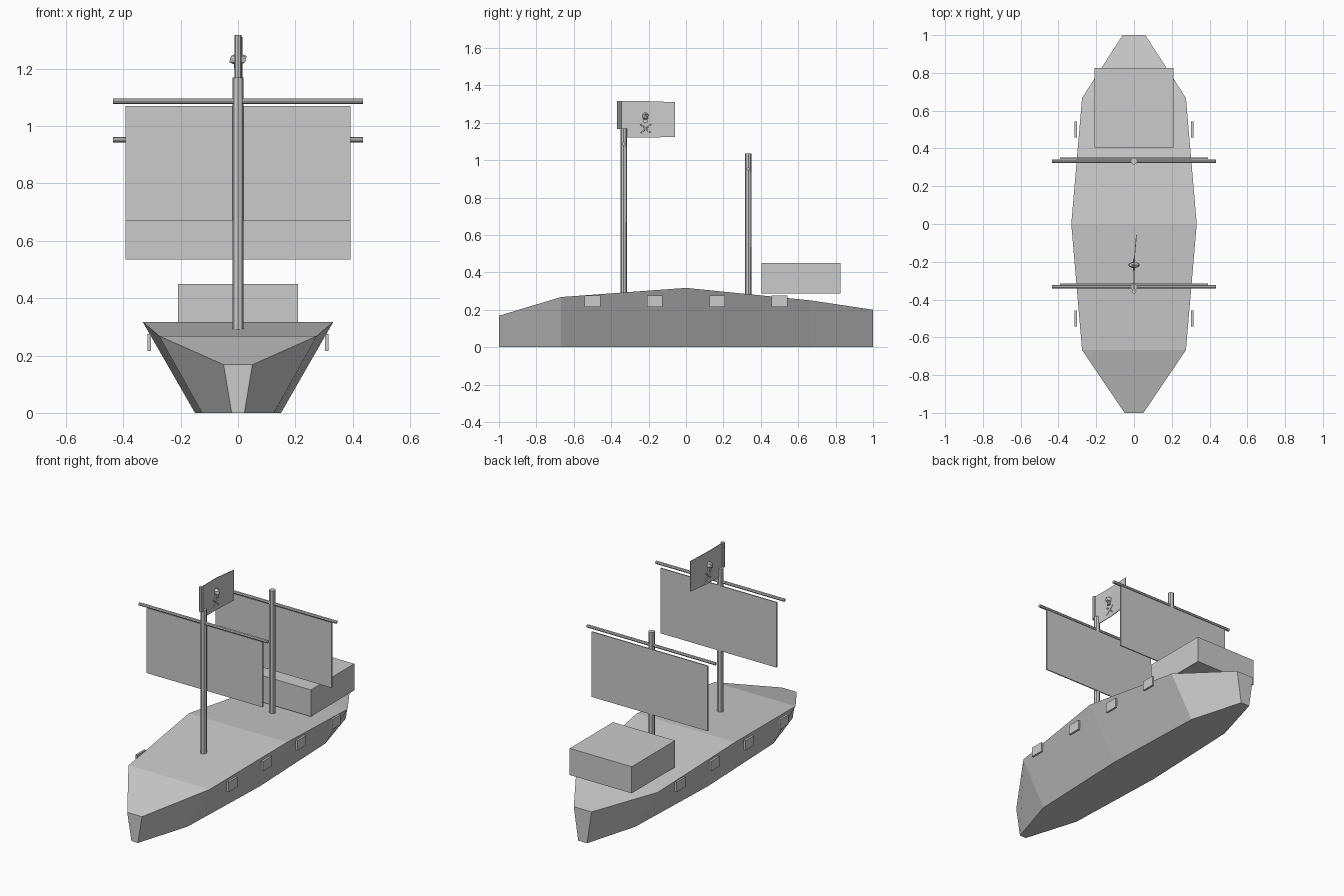
import bpy, bmesh
from math import radians, pi
from mathutils import Matrix

cube = bpy.data.objects.get("Cube")
if cube:
    bpy.data.objects.remove(cube, do_unlink=True)

grey = bpy.data.materials.new("plain grey")
grey.use_nodes = True
grey.diffuse_color = (0.6, 0.6, 0.6, 1)
grey.node_tree.nodes["Principled BSDF"].inputs["Base Color"].default_value = (0.6, 0.6, 0.6, 1)


def finish(name, bm):
    bmesh.ops.recalc_face_normals(bm, faces=bm.faces)
    mesh = bpy.data.meshes.new(name)
    bm.to_mesh(mesh)
    bm.free()
    mesh.materials.append(grey)
    obj = bpy.data.objects.new(name, mesh)
    bpy.context.collection.objects.link(obj)
    return obj


def box(name, low, high):
    bm = bmesh.new()
    size = [b - a for a, b in zip(low, high)]
    mid = [(a + b) / 2 for a, b in zip(low, high)]
    bmesh.ops.create_cube(bm, size=1, matrix=Matrix.Translation(mid) @ Matrix.Diagonal((*size, 1)))
    return finish(name, bm)


def rod(name, centre, length, radius, axis="Z", turn=0, sides=8):
    bm = bmesh.new()
    matrix = Matrix.Translation(centre) @ Matrix.Rotation(turn, 4, axis)
    bmesh.ops.create_cone(bm, cap_ends=True, segments=sides, radius1=radius,
                          radius2=radius, depth=length, matrix=matrix)
    return finish(name, bm)


# Hull: (y, keel half width, deck half width, deck height) at each station
stations = [(-1, 0.022, 0.05, 0.168), (-0.667, 0.125, 0.275, 0.268), (0, 0.15, 0.332, 0.317),
            (0.667, 0.125, 0.275, 0.25), (1, 0.03, 0.06, 0.2)]
bm = bmesh.new()
rings = []
for y, keel, deck, top in stations:
    corners = [(-keel, y, 0), (keel, y, 0), (deck, y, top), (-deck, y, top)]
    rings.append([bm.verts.new(c) for c in corners])
for a, b in zip(rings, rings[1:]):
    for i in range(4):
        j = (i + 1) % 4
        bm.faces.new((a[i], a[j], b[j], b[i]))
bm.faces.new(rings[0])
bm.faces.new(rings[-1])
finish("hull", bm)

# Cabin at the stern
box("cabin", (-0.21, 0.405, 0.287), (0.21, 0.825, 0.45))

# Gun ports on both sides
for side, label in ((1, "left"), (-1, "right")):
    for i in range(4):
        y = -0.5 + i / 3
        x = sorted((side * 0.303, side * 0.316))
        box(f"{label}_gun_port_{i + 1}", (x[0], y - 0.042, 0.215), (x[1], y + 0.042, 0.275))

# Masts, yards and sails
for label, y, foot, head, yard in (("front", -0.333, 0.285, 1.17, 1.087),
                                   ("rear", 0.333, 0.28, 1.035, 0.952)):
    rod(label + "_mast", (0, y, (foot + head) / 2), head - foot, 0.0185)
    rod(label + "_yard", (0, y, yard), 0.87, 0.0095, "Y", pi / 2)
    box(label + "_sail", (-0.393, y + 0.011, yard - 0.417), (0.393, y + 0.018, yard - 0.018))

# Flag pole and two-panel bent flag
rod("flag_pole", (0, -0.356, 1.242), 0.15, 0.0125)
bm = bmesh.new()
columns = []
for x, y, low, high in ((0, -0.345, 1.12, 1.315), (0, -0.205, 1.12, 1.315), (0.013, -0.058, 1.125, 1.31)):
    columns.append([bm.verts.new((x, y, z)) for z in (low, high)])
for a, b in zip(columns, columns[1:]):
    bm.faces.new((a[0], b[0], b[1], a[1]))
flag = finish("flag", bm)
solid = flag.modifiers.new("thickness", "SOLIDIFY")
solid.thickness = 0.004
solid.offset = 0

# Flag emblem: skull, jaw and crossed bones
bm = bmesh.new()
bmesh.ops.create_icosphere(bm, subdivisions=1, radius=1,
                           matrix=Matrix.Translation((0, -0.217, 1.233)) @ Matrix.Diagonal((0.034, 0.018, 0.024, 1)))
finish("skull", bm)
box("jaw", (-0.014, -0.227, 1.2), (0.014, -0.207, 1.216))
for label, angle in (("first", 50), ("second", -50)):
    rod(label + "_bone", (0, -0.215, 1.168), 0.075, 0.005, "X", radians(angle), 6)
